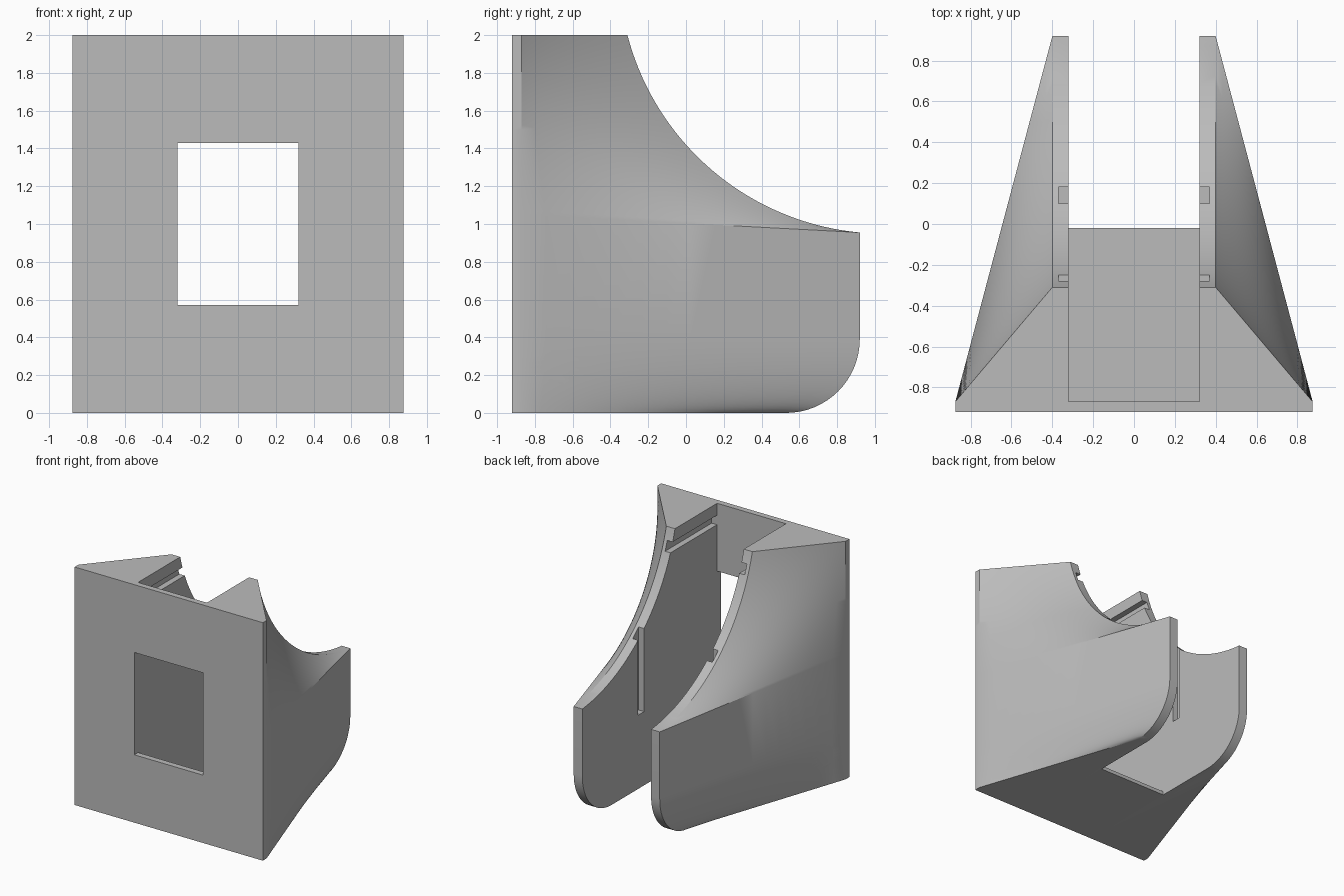
import bpy, bmesh, math

if "Cube" in bpy.data.objects:
    bpy.data.objects.remove(bpy.data.objects["Cube"])

grey = bpy.data.materials.new("light_grey")
grey.diffuse_color = (0.5, 0.5, 0.5, 1)
grey.use_nodes = True
grey.node_tree.nodes["Principled BSDF"].inputs["Base Color"].default_value = grey.diffuse_color


def make_object(name, bm):
    bmesh.ops.recalc_face_normals(bm, faces=bm.faces)
    mesh = bpy.data.meshes.new(name)
    bm.to_mesh(mesh)
    bm.free()
    mesh.materials.append(grey)
    ob = bpy.data.objects.new(name, mesh)
    bpy.context.collection.objects.link(ob)
    return ob


def box(name, x, y, z):
    bm = bmesh.new()
    bmesh.ops.create_cube(bm, size=1)
    for v in bm.verts:
        v.co = [lo + (c + 0.5) * (hi - lo) for c, (lo, hi) in zip(v.co, (x, y, z))]
    return make_object(name, bm)


def activate(ob):
    bpy.ops.object.select_all(action='DESELECT')
    ob.select_set(True)
    bpy.context.view_layer.objects.active = ob


# Rim outline (y, z) paired with the height on the front corner it is ruled to
HALF, IN, OUT = 0.875, 0.32, 0.40
FRONT, BACK, PLATE = -0.92, 0.92, -0.87
rim = []
cy, cz, r = 1.0495, 2.354, 1.405              # concave scoop
a0 = math.pi + math.asin((cz - 2.0) / r)
a1 = 1.5 * math.pi - math.asin((cy - BACK) / r)
N = 36
for i in range(N + 1):
    t = i / N
    a = a0 + (a1 - a0) * t
    rim.append((cy + r * math.cos(a), cz + r * math.sin(a), 2 - 0.95 * t))
rim[0] = (rim[0][0], 2.0, 2.0)
R, M = 0.39, 16                               # rounded lower corner
for i in range(M + 1):
    a = math.pi / 2 * i / M
    rim.append((BACK - R + R * math.cos(a), R - R * math.sin(a), 0.42 * (1 - i / M)))

# Flared side wall: stacked closed rings
bm = bmesh.new()
K = 14
rings = []
for y, z, fz in rim:
    pts = [(IN, FRONT, fz), (HALF, FRONT, fz)]
    for k in range(K + 1):
        s = k / K
        pts.append((HALF + (OUT - HALF) * s, PLATE + (y - PLATE) * s, fz + (z - fz) * s))
    pts.append((IN, y, z))
    rings.append([bm.verts.new(p) for p in pts])
n = len(rings[0])
for a, b in zip(rings, rings[1:]):
    for j in range(n):
        bm.faces.new((a[j], a[(j + 1) % n], b[(j + 1) % n], b[j]))
bm.faces.new(rings[0])
bm.faces.new(rings[-1])
bmesh.ops.triangulate(bm, faces=[f for f in bm.faces if len(f.verts) == 4])
wall = make_object("flared_side_walls", bm)

# Cutters: round cross hole, upright slot, upper rail slot
bm = bmesh.new()
bmesh.ops.create_cone(bm, cap_ends=True, segments=40, radius1=0.085, radius2=0.085, depth=1.2)
for v in bm.verts:
    v.co = (v.co.z + 0.6, v.co.x - 0.68, v.co.y + 0.25)
cutters = [make_object("hole_cutter", bm),
           box("upright_slot_cutter", (0.28, 0.37), (0.10, 0.18), (0.62, 1.6)),
           box("rail_slot_cutter", (0.28, 0.37), (PLATE, 0.0), (1.82, 1.90))]
activate(wall)
for c in cutters:
    c.hide_render = True
    m = wall.modifiers.new("cut", 'BOOLEAN')
    m.operation, m.solver, m.object = 'DIFFERENCE', 'EXACT', c
    bpy.ops.object.modifier_apply(modifier=m.name)
m = wall.modifiers.new("mirror", 'MIRROR')
m.use_mirror_merge = False
bpy.ops.object.modifier_apply(modifier=m.name)
bpy.ops.object.shade_smooth_by_angle(angle=math.radians(25))
for c in cutters:
    bpy.data.objects.remove(c)

# Front panel above and below the window, and the floor between the walls
box("front_panel_top", (-IN, IN), (FRONT, PLATE), (1.43, 2.0))
box("front_panel_bottom", (-IN, IN), (FRONT, PLATE), (0.0, 0.57))
box("floor", (-IN, IN), (PLATE, -0.02), (0.0, 0.03))
